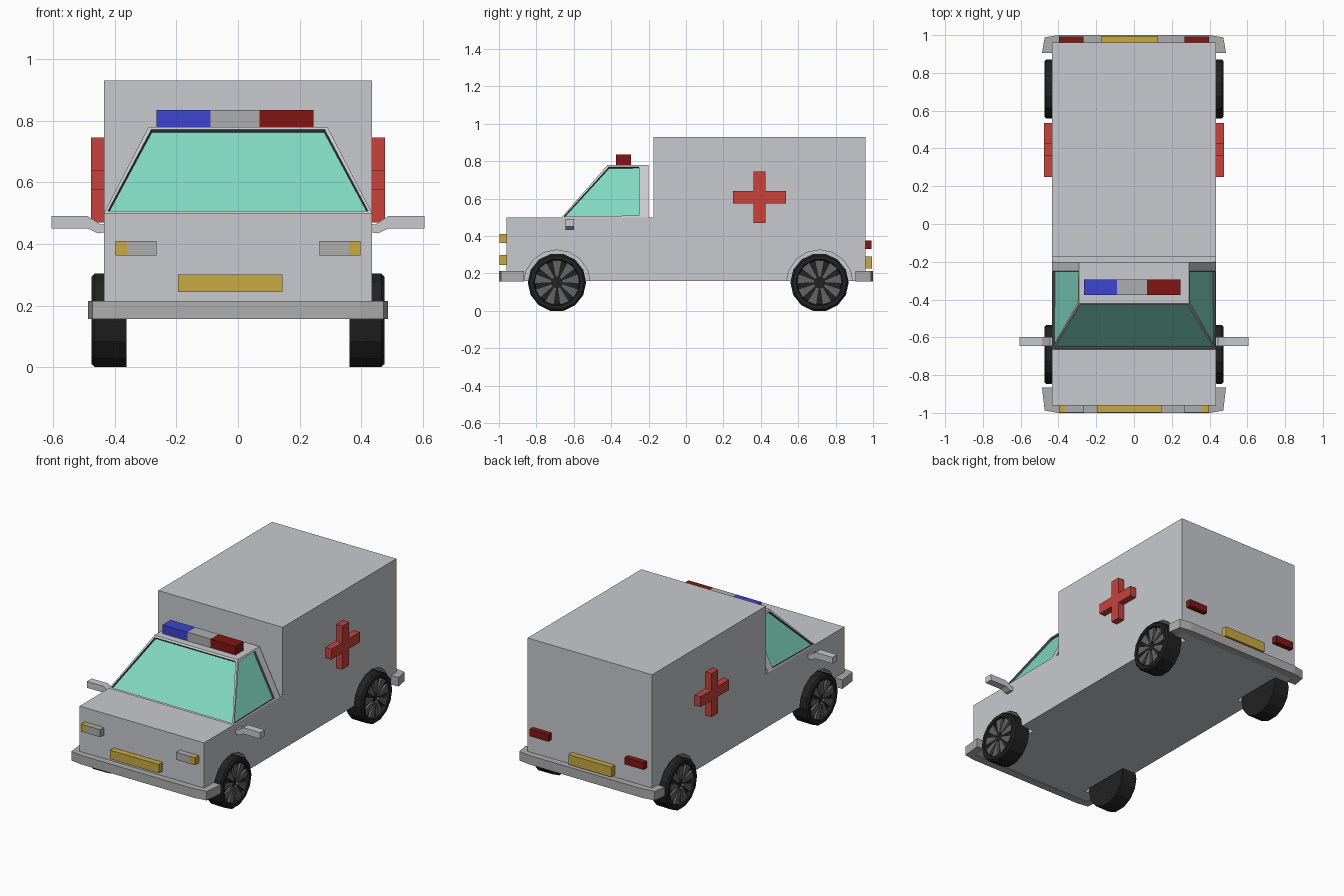
import bpy, bmesh
from math import pi, sin, cos
from mathutils import Vector

if "Cube" in bpy.data.objects:
    bpy.data.objects.remove(bpy.data.objects["Cube"])


def material(name, r, g, b):
    m = bpy.data.materials.new(name)
    m.diffuse_color = (r, g, b, 1)
    m.use_nodes = True
    m.node_tree.nodes["Principled BSDF"].inputs["Base Color"].default_value = m.diffuse_color
    return m


PAINT = material("paint", 0.58, 0.59, 0.62)
GREY = material("grey", 0.42, 0.42, 0.42)
GLASS = material("glass", 0.22, 0.69, 0.53)
TRIM = material("trim", 0.06, 0.07, 0.07)
RED = material("red", 0.58, 0.055, 0.045)
DARK_RED = material("dark_red", 0.22, 0.008, 0.006)
BLUE = material("blue", 0.045, 0.06, 0.61)
YELLOW = material("yellow", 0.58, 0.40, 0.055)
RUBBER = material("rubber", 0.016, 0.016, 0.016)
SPOKE = material("spoke", 0.13, 0.13, 0.13)


def finish(name, bm, *mats):
    me = bpy.data.meshes.new(name)
    bm.to_mesh(me)
    bm.free()
    for m in mats:
        me.materials.append(m)
    ob = bpy.data.objects.new(name, me)
    bpy.context.collection.objects.link(ob)
    return ob


def prism(name, pts, axis, a, b, mat):
    """Extrude a 2D outline along an axis from a to b."""
    place = {"x": lambda p, t: (t, p[0], p[1]),
             "y": lambda p, t: (p[0], t, p[1]),
             "z": lambda p, t: (p[0], p[1], t)}[axis]
    bm = bmesh.new()
    lo, hi = [[bm.verts.new(place(p, t)) for p in pts] for t in (a, b)]
    n = len(pts)
    bm.faces.new(lo)
    bm.faces.new(hi)
    for i in range(n):
        j = (i + 1) % n
        bm.faces.new((lo[i], lo[j], hi[j], hi[i]))
    bmesh.ops.recalc_face_normals(bm, faces=bm.faces)
    return finish(name, bm, mat)


def box(name, x0, x1, y0, y1, z0, z1, mat):
    return prism(name, [(x0, y0), (x1, y0), (x1, y1), (x0, y1)], "z", z0, z1, mat)


def circle(cy, cz, r, n):
    return [(cy + r * cos(2 * pi * i / n), cz + r * sin(2 * pi * i / n)) for i in range(n)]


# Body: hood and tall rear compartment in one side profile
body = prism("body", [(-0.96, 0.16), (0.96, 0.16), (0.96, 0.93), (-0.175, 0.93),
                      (-0.175, 0.5), (-0.96, 0.5)], "x", -0.435, 0.435, PAINT)

# Cab: tapered block with recessed windows
bm = bmesh.new()
v = [bm.verts.new(c) for c in (
    (-0.435, -0.665, 0.5), (0.435, -0.665, 0.5), (0.435, -0.2, 0.5), (-0.435, -0.2, 0.5),
    (-0.29, -0.42, 0.78), (0.29, -0.42, 0.78), (0.29, -0.2, 0.78), (-0.29, -0.2, 0.78))]
front, right, back, left, roof, floor = [bm.faces.new([v[i] for i in q]) for q in (
    (0, 1, 5, 4), (1, 2, 6, 5), (2, 3, 7, 6), (3, 0, 4, 7), (4, 5, 6, 7), (3, 2, 1, 0))]
bm.normal_update()
windows = [front, right, left]
bmesh.ops.inset_individual(bm, faces=windows, thickness=0.015)
for f in (right, left):
    for vert in f.verts:
        if vert.co.y > -0.25:
            vert.co.y = -0.25
bm.normal_update()
rim = bmesh.ops.inset_individual(bm, faces=windows, thickness=0.003, depth=-0.012)
for f in rim["faces"]:
    f.material_index = 2
for f in windows:
    f.material_index = 1
bmesh.ops.delete(bm, geom=[floor], context="FACES_ONLY")
finish("cab", bm, PAINT, GLASS, TRIM)


def wheel(name, side, cy, cz=0.152, n=14):
    """Tyre turned from a profile, with a dished hub and wedge spokes."""
    profile = [(0.362, 0.155), (0.465, 0.156), (0.475, 0.146), (0.475, 0.125), (0.452, 0.118)]
    bm = bmesh.new()
    rings = [[bm.verts.new((side * x, y, z)) for y, z in circle(cy, cz, r, n)] for x, r in profile]
    for a, b in zip(rings, rings[1:]):
        for i in range(n):
            j = (i + 1) % n
            bm.faces.new((a[i], a[j], b[j], b[i]))
    bm.faces.new(rings[0])
    bm.faces.new(rings[-1])
    bmesh.ops.recalc_face_normals(bm, faces=bm.faces)
    finish(name, bm, RUBBER)
    for k in range(9):
        t = 2 * pi * k / 9 + pi / 2
        d, s = Vector((cos(t), sin(t))), Vector((-sin(t), cos(t)))
        c = Vector((cy, cz))
        pts = [c + d * r + s * w for r, w in
               ((0.028, -0.008), (0.118, -0.026), (0.118, 0.026), (0.028, 0.008))]
        prism(name + "_spoke", pts, "x", side * 0.445, side * 0.467, SPOKE)


for side, sname in ((-1, "left"), (1, "right")):
    # Wheels and the wheel wells cut for them
    for cy, ename in ((-0.69, "front"), (0.714, "rear")):
        wheel(f"{ename}_{sname}_wheel", side, cy)
        well = prism(f"{ename}_{sname}_well_cutter", circle(cy, 0.148, 0.178, 16),
                     "x", side * 0.345, side * 0.6, PAINT)
        well.hide_render = True
        well.hide_viewport = True
        cut = body.modifiers.new("wheel_well", "BOOLEAN")
        cut.operation = "DIFFERENCE"
        cut.solver = "EXACT"
        cut.object = well

    # Side cross
    a, b, c, d = 0.25, 0.36, 0.425, 0.535
    e, f, g, h = 0.47, 0.575, 0.64, 0.745
    prism(f"{sname}_cross", [(b, e), (c, e), (c, f), (d, f), (d, g), (c, g),
                             (c, h), (b, h), (b, g), (a, g), (a, f), (b, f)],
          "x", side * 0.43, side * 0.477, RED)

    # Door mirror with bent arm
    arm = [(0.43, 0.465), (0.43, 0.438), (0.455, 0.434), (0.487, 0.45),
           (0.605, 0.45), (0.605, 0.49), (0.488, 0.49), (0.445, 0.463)]
    prism(f"{sname}_mirror", [(side * x, z) for x, z in arm], "y", -0.645, -0.598, PAINT)

    # Headlight, indicator and tail light
    box(f"{sname}_headlight", side * 0.265, side * 0.36, -0.998, -0.955, 0.363, 0.41, GREY)
    box(f"{sname}_indicator", side * 0.36, side * 0.398, -0.998, -0.955, 0.363, 0.41, YELLOW)
    box(f"{sname}_tail_light", side * 0.267, side * 0.398, 0.955, 0.993, 0.332, 0.376, DARK_RED)

# Wraparound bumpers
for end, tip, name in ((-1, 0.865, "front_bumper"), (1, 0.905, "rear_bumper")):
    half = [(0.40, 1.0), (0.473, 0.988), (0.487, tip), (0.43, tip), (0.43, 0.95)]
    outline = [(x, end * y) for x, y in half] + [(-x, end * y) for x, y in reversed(half)]
    prism(name, outline, "z", 0.157, 0.214, GREY)

# Yellow plates
box("front_plate", -0.195, 0.145, -0.998, -0.955, 0.244, 0.3, YELLOW)
box("rear_plate", -0.175, 0.125, 0.955, 0.995, 0.227, 0.29, YELLOW)

# Roof light bar
for x0, x1, name, mat in ((-0.265, -0.09, "blue_beacon", BLUE),
                          (-0.09, 0.07, "beacon_centre", GREY),
                          (0.07, 0.245, "red_beacon", DARK_RED)):
    box(name, x0, x1, -0.375, -0.294, 0.775, 0.835, mat)
